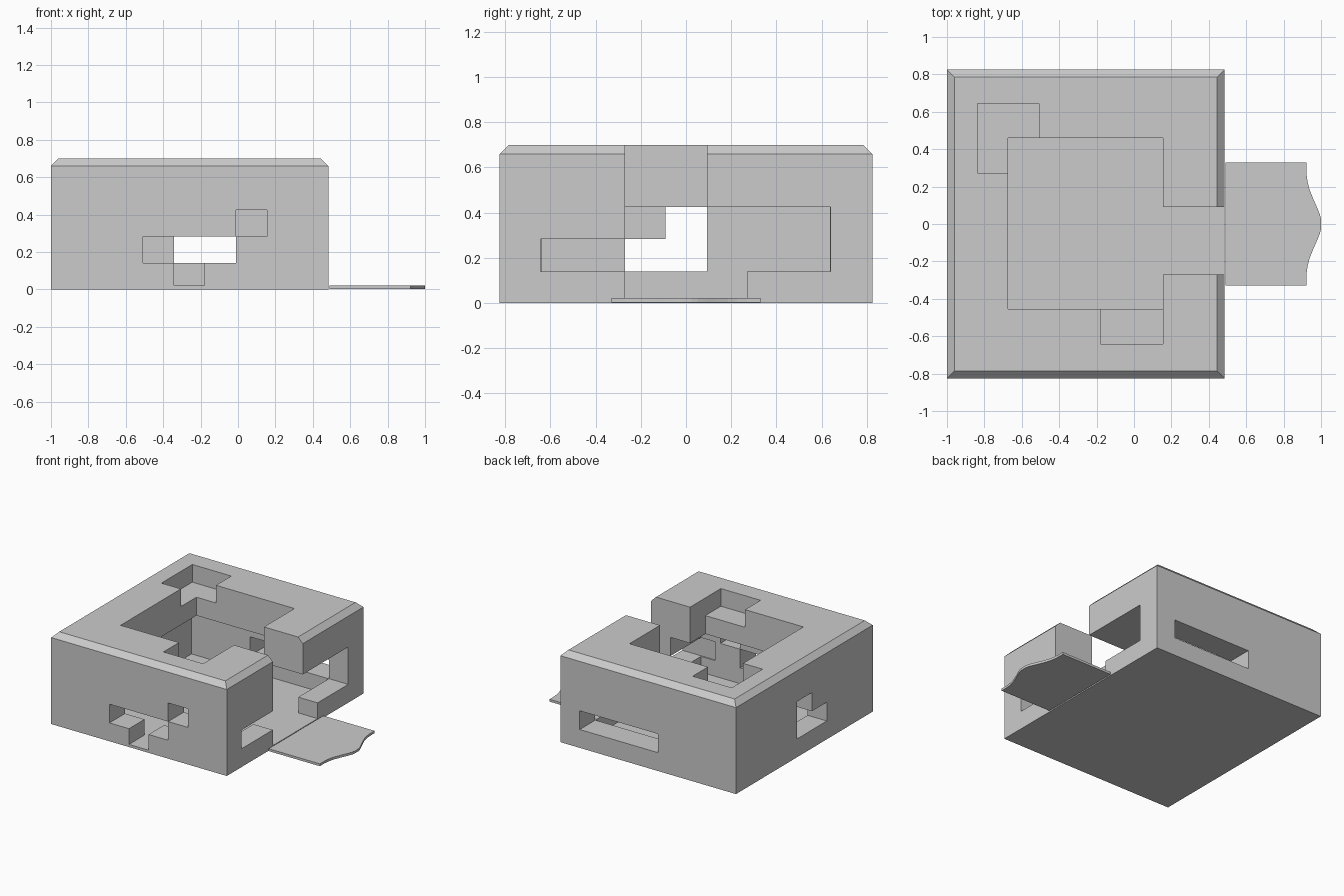
import bpy, bmesh

if "Cube" in bpy.data.objects:
    bpy.data.objects.remove(bpy.data.objects["Cube"])


def new_object(name, bm):
    bmesh.ops.recalc_face_normals(bm, faces=bm.faces)
    mesh = bpy.data.meshes.new(name)
    bm.to_mesh(mesh)
    bm.free()
    obj = bpy.data.objects.new(name, mesh)
    bpy.context.collection.objects.link(obj)
    return obj


def box(name, x, y, z, chamfer=0):
    bm = bmesh.new()
    bmesh.ops.create_cube(bm, size=1)
    for v in bm.verts:
        v.co = [r[0] if c < 0 else r[1] for c, r in zip(v.co, (x, y, z))]
    if chamfer:
        top = [e for e in bm.edges if all(v.co.z > z[1] - 1e-4 for v in e.verts)]
        bmesh.ops.bevel(bm, geom=top, offset=chamfer, segments=1, affect='EDGES')
    return new_object(name, bm)


def cut(target, x, y, z):
    cutter = box("cutter", x, y, z)
    cutter.hide_render = True
    mod = target.modifiers.new("cut", 'BOOLEAN')
    mod.operation, mod.solver, mod.object = 'DIFFERENCE', 'EXACT', cutter
    bpy.context.view_layer.objects.active = target
    bpy.ops.object.modifier_apply(modifier=mod.name)
    bpy.data.objects.remove(cutter)


# Block shell with a chamfered upper rim
shell = box("box_shell", (-1, 0.483), (-0.825, 0.825), (0, 0.70), 0.04)

cuts = [
    # room inside and wide opening in the lid
    ((-0.838, 0.32), (-0.637, 0.637), (0.02, 0.425)),
    ((-0.673, 0.155), (-0.455, 0.46), (0.3, 0.9)),
    # shallow ledges in two corners of the lid
    ((-0.838, -0.508), (0.273, 0.645), (0.565, 0.9)),
    ((-0.18, 0.155), (-0.642, -0.3), (0.565, 0.9)),
    # slot through the right wall and lid, with side windows
    ((0.0, 0.7), (-0.27, 0.092), (0.02, 0.9)),
    ((0.2, 0.7), (-0.645, -0.2), (0.14, 0.283)),
    ((0.2, 0.7), (0.0, 0.64), (0.14, 0.425)),
    ((0.2, 0.7), (0.0, 0.27), (0.02, 0.2)),
    # front wall: stepped window
    ((-0.508, -0.012), (-1, -0.5), (0.14, 0.283)),
    ((-0.343, -0.178), (-1, -0.5), (0.02, 0.2)),
    ((-0.012, 0.155), (-1, -0.5), (0.283, 0.425)),
    # back wall: long window
    ((-0.343, 0.32), (0.5, 1), (0.14, 0.283)),
    # left wall: L-shaped window
    ((-1.2, -0.7), (-0.27, 0.0), (0.14, 0.283)),
    ((-1.2, -0.7), (-0.09, 0.092), (0.14, 0.425)),
]
for c in cuts:
    cut(shell, *c)

# Thin doorstep plate with a wavy outer edge
half = [(0.49, 0.33), (0.922, 0.33), (0.922, 0.27), (0.928, 0.225),
        (0.938, 0.185), (0.958, 0.135), (0.98, 0.085), (0.994, 0.05), (1.0, 0.025)]
outline = half + [(x, -y) for x, y in reversed(half)]
bm = bmesh.new()
face = bm.faces.new([bm.verts.new((x, y, 0.003)) for x, y in outline])
ext = bmesh.ops.extrude_face_region(bm, geom=[face])
for v in ext["geom"]:
    if isinstance(v, bmesh.types.BMVert):
        v.co.z = 0.021
new_object("doorstep_plate", bm)
